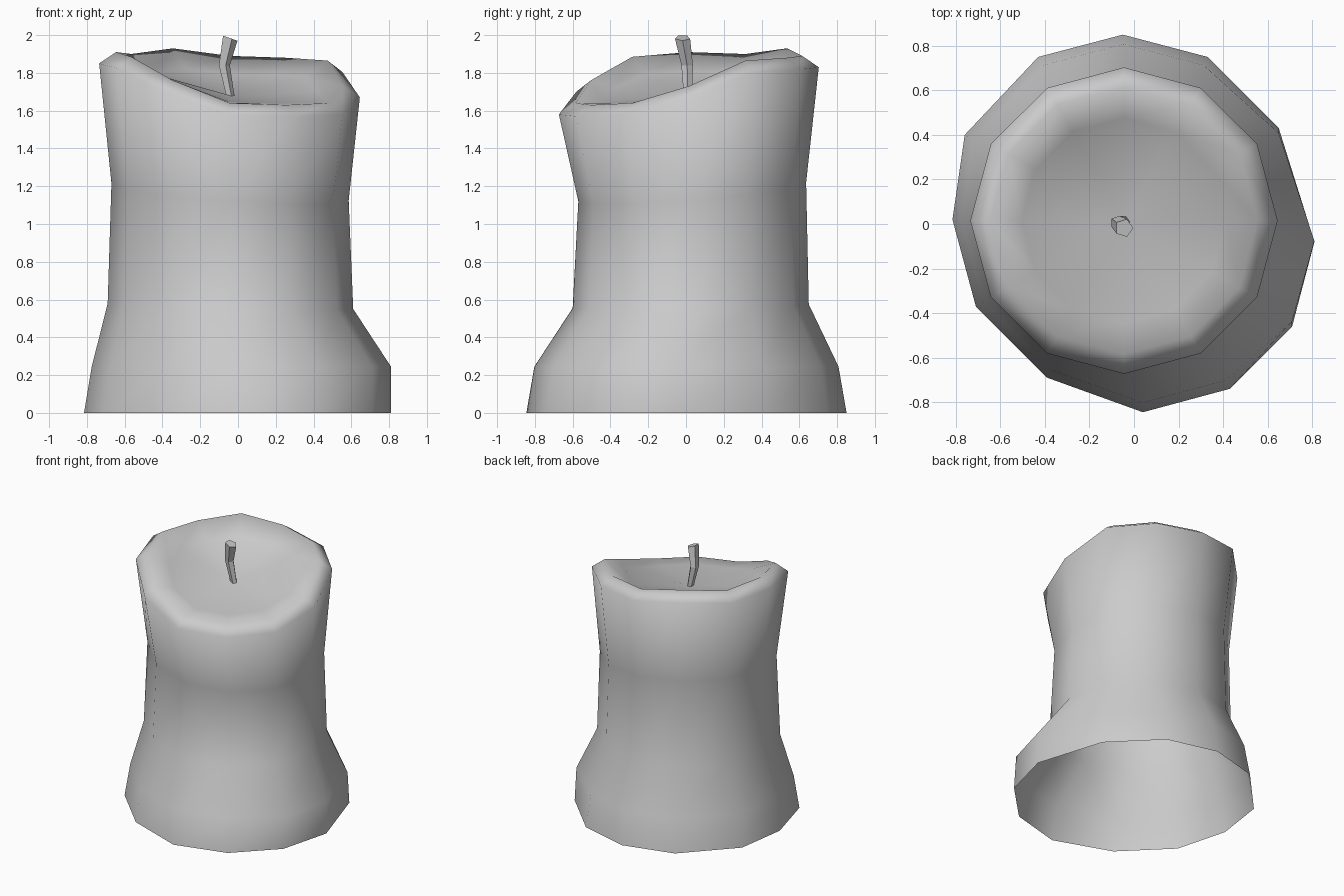
import bpy, bmesh, math

if "Cube" in bpy.data.objects:
    bpy.data.objects.remove(bpy.data.objects["Cube"])

N = 12
ANG = [math.radians(30 * i) for i in range(N)]


def loft(name, rings, cap_start=False, cap_end=False, tip=None):
    """Skin a stack of equal-sized vertex rings."""
    bm = bmesh.new()
    vr = [[bm.verts.new(p) for p in ring] for ring in rings]
    n = len(rings[0])
    for a, b in zip(vr, vr[1:]):
        for i in range(n):
            j = (i + 1) % n
            bm.faces.new((a[i], a[j], b[j], b[i]))
    if cap_start:
        bm.faces.new(vr[0][::-1])
    if cap_end:
        bm.faces.new(vr[-1])
    if tip:
        t = bm.verts.new(tip)
        for i in range(n):
            bm.faces.new((vr[-1][i], vr[-1][(i + 1) % n], t))
    me = bpy.data.meshes.new(name)
    bm.to_mesh(me)
    bm.free()
    ob = bpy.data.objects.new(name, me)
    bpy.context.collection.objects.link(ob)
    return ob


def ring(cx, cy, rx, ry, zs):
    return [(cx + rx * math.cos(a), cy + ry * math.sin(a), z) for a, z in zip(ANG, zs)]


# Melted, uneven foot outline, starting at +x and going counter-clockwise
foot = [(.81, -.08), (.65, .43), (.33, .75), (-.05, .85), (-.43, .75), (-.76, .40),
        (-.815, .02), (-.71, -.37), (-.39, -.69), (.04, -.845), (.43, -.74), (.71, -.46)]
base = [(x, y, 0) for x, y in foot]
shoulder = [(x * (1 if x > .6 else .95), y * .95, .245) for x, y in foot]

# Height of the rim crest around the candle, same order
crest = [1.73, 1.865, 1.88, 1.89, 1.93, 1.90, 1.91, 1.885, 1.76, 1.64, 1.63, 1.64]
CX, CY, FLOOR = -.045, .015, 1.68

# Wax body: open underneath, with a dished, slanted top
body = loft("candle_wax", [
    base,
    shoulder,
    ring(-.04, .025, .65, .625, [.565 - .015 * math.cos(a) + .01 * math.sin(a) for a in ANG]),
    ring(-.042, .033, .628, .603, [1.17 - .045 * math.cos(a) + .05 * math.sin(a) for a in ANG]),
    ring(CX, CY, .69, .688, [z - .06 for z in crest]),
    ring(CX, CY, .60, .60, crest),
    ring(CX, CY, .46, .46, [FLOOR + .6 * (z - FLOOR) - .01 for z in crest]),
], tip=(-.04, .01, FLOOR))
for p in body.data.polygons:
    p.use_smooth = True

# Wick: bent five-sided stalk with a slightly tilted end
path = [(-.035, .012, 1.64, .022), (-.075, .006, 1.84, .032), (-.045, -.018, 1.985, .042)]
wick_rings = []
for k, (x, y, z, r) in enumerate(path):
    tilt = -.35 if k == 2 else 0
    wick_rings.append([(x + r * math.cos(t), y + r * math.sin(t), z + tilt * r * math.cos(t))
                       for t in (math.tau * i / 5 for i in range(5))])
loft("wick", wick_rings, cap_start=True, cap_end=True)
